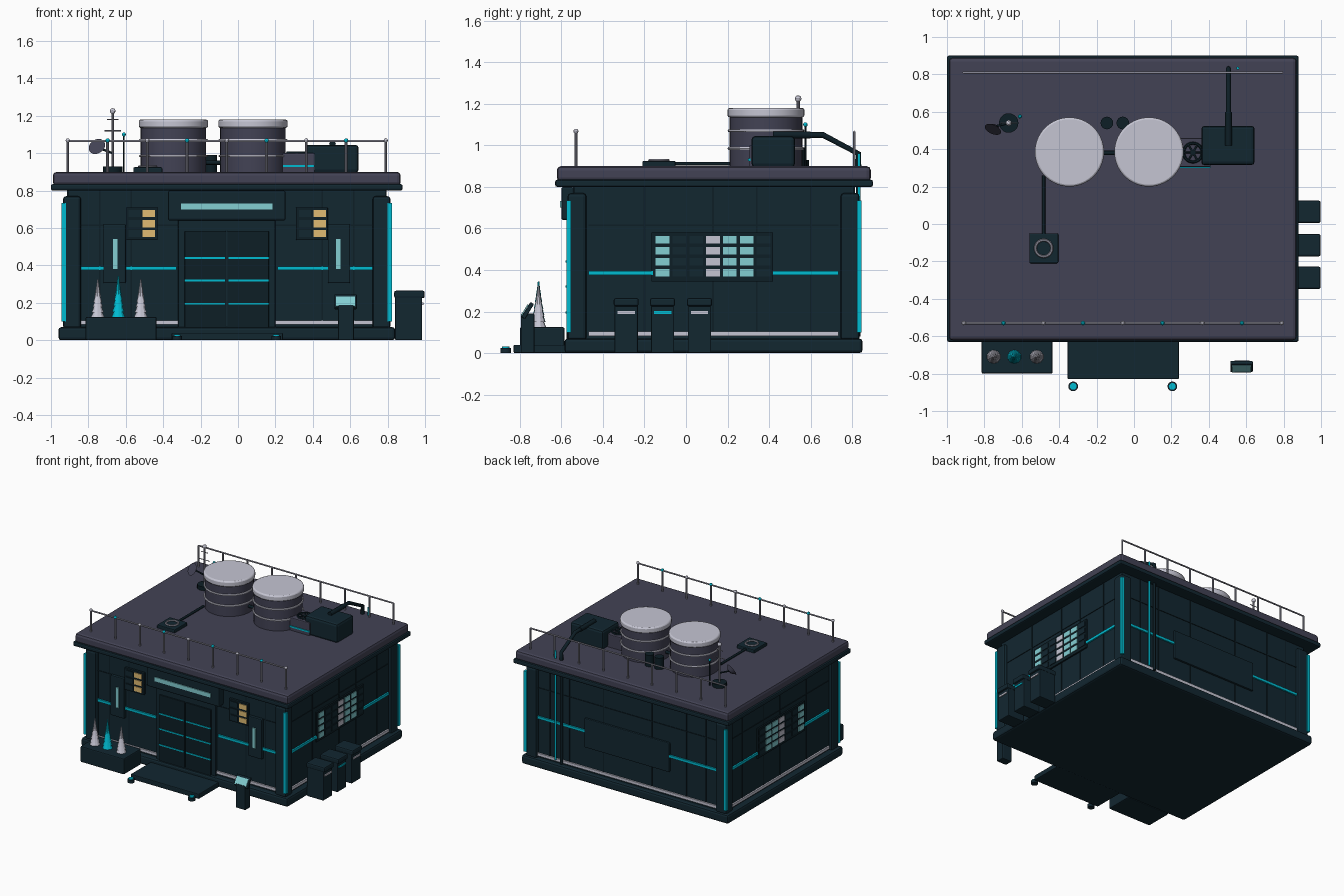
import bpy
from math import pi, cos, sin
from mathutils import Vector

cube = bpy.data.objects.get("Cube")
if cube:
    bpy.data.objects.remove(cube, do_unlink=True)

CX, CY = -0.06, 0.135            # building centre
FRONT, BACK = -0.54, 0.81        # wall planes
LEFT, RIGHT = 0.79, -0.91


def material(name, *rgb):
    m = bpy.data.materials.new(name)
    m.use_nodes = True
    m.diffuse_color = (*rgb, 1)
    m.node_tree.nodes["Principled BSDF"].inputs["Base Color"].default_value = (*rgb, 1)
    return m


wall = material("dark teal", 0.006, 0.02, 0.03)
trim = material("deep teal", 0.004, 0.013, 0.019)
roof = material("slate grey", 0.055, 0.055, 0.09)
cyan = material("bright cyan", 0, 0.5, 0.64)
pale = material("pale silver", 0.56, 0.56, 0.65)
rail = material("rail grey", 0.27, 0.27, 0.33)
glow = material("pale aqua", 0.23, 0.62, 0.65)
amber = material("warm amber", 0.75, 0.5, 0.17)


def finish(ob, name, mat, smooth=True):
    ob.name = name
    ob.data.materials.append(mat)
    if smooth:
        bpy.ops.object.shade_smooth_by_angle()
    return ob


def box(name, x, y, z, mat, bevel=0, mirror=False):
    """Box from three ranges, optionally repeated across the building centre."""
    spans = [x, (2 * CX - x[1], 2 * CX - x[0])] if mirror else [x]
    for span in spans:
        bpy.ops.mesh.primitive_cube_add(size=1)
        ob = bpy.context.object
        ranges = (span, y, z)
        ob.location = [(a + b) / 2 for a, b in ranges]
        size = Vector([b - a for a, b in ranges])
        for v in ob.data.vertices:
            v.co *= size
        finish(ob, name, mat, smooth=False)
        if bevel:
            mod = ob.modifiers.new("edge bevel", "BEVEL")
            mod.width, mod.segments = bevel, 2
    return ob


def around(c, half):
    return (c - half, c + half)


def cylinder(name, x, y, z, radius, mat, sides=24, top=None):
    """Upright cylinder or cone over the height range z."""
    bpy.ops.mesh.primitive_cone_add(
        vertices=sides, radius1=radius, radius2=radius if top is None else top,
        depth=z[1] - z[0], location=(x, y, sum(z) / 2))
    return finish(bpy.context.object, name, mat)


def ball(name, loc, radius, mat):
    bpy.ops.mesh.primitive_uv_sphere_add(segments=10, ring_count=6, radius=radius, location=loc)
    return finish(bpy.context.object, name, mat)


def ring(name, loc, radius, thickness, mat):
    bpy.ops.mesh.primitive_torus_add(location=loc, major_radius=radius, minor_radius=thickness,
                                     major_segments=32, minor_segments=6)
    return finish(bpy.context.object, name, mat)


def pipe(name, points, radius, mat):
    curve = bpy.data.curves.new(name, "CURVE")
    curve.dimensions = "3D"
    curve.bevel_depth, curve.bevel_resolution, curve.use_fill_caps = radius, 2, True
    line = curve.splines.new("POLY")
    line.points.add(len(points) - 1)
    for p, co in zip(line.points, points):
        p.co = (*co, 1)
    ob = bpy.data.objects.new(name, curve)
    bpy.context.collection.objects.link(ob)
    curve.materials.append(mat)


# Shell: base, walls, eave and roof
box("base", (-0.96, 0.84), (-0.585, 0.85), (0, 0.07), wall, 0.015)
box("walls", (RIGHT, LEFT), (FRONT, BACK), (0.05, 0.82), wall)
box("eave", (-1, 0.88), (-0.63, 0.9), (0.8, 0.835), wall, 0.01)
box("roof", (-0.99, 0.87), (-0.622, 0.89), (0.825, 0.9), roof, 0.02)

# Corner columns with light strips
for y, edge in ((-0.525, -0.565), (0.79, 0.835)):
    box("corner_column", (0.72, 0.815), around(y, 0.045), (0.06, 0.77), wall, 0.015, True)
    box("corner_light", (0.8, 0.823), around(edge, 0.011), (0.1, 0.735), cyan, 0, True)

# Skirting and light bands on all walls
band, skirt, seam = (0.375, 0.395), (0.083, 0.105), (0.612, 0.618)
for y in (FRONT, BACK):
    face = around(y, 0.012)
    box("skirting_strip", (-0.84, 0.72), face, skirt, pale)
    box("light_band", (0.21 if y < 0 else 0.29, 0.72), face, band, cyan, 0, True)
    box("wall_seam", (-0.84, 0.72), around(y, 0.004), seam, trim)
    for x in (0.15, 0.45, 0.62):
        box("panel_joint", around(x, 0.004), around(y, 0.004), (0.1, 0.8), trim, 0, True)
side = around(LEFT, 0.012)
box("skirting_strip", side, (-0.47, 0.735), skirt, pale, 0, True)
for y in ((-0.47, -0.16), (0.42, 0.735)):
    box("light_band", side, y, band, cyan, 0, True)
box("wall_seam", around(LEFT, 0.004), (-0.47, 0.735), seam, trim, 0, True)
for y in (-0.2, 0.13, 0.34, 0.6):
    box("panel_joint", around(LEFT, 0.004), around(y, 0.004), (0.1, 0.8), trim, 0, True)

# Back service panel
box("service_panel", (-0.43, 0.31), around(BACK, 0.015), (0.26, 0.49), wall, 0.006)

# Side window grids
box("window_panel", side, (-0.165, 0.42), (0.345, 0.58), trim, 0, True)
for col, mat in enumerate((glow, wall, wall, pale, glow, glow, wall)):
    for row in range(4):
        box("side_window", around(LEFT, 0.017), around(-0.113 + col * 0.081, 0.033),
            around(0.386 + row * 0.053, 0.018), mat, 0, True)

# Entrance: frame, doors, sign header and step
box("door_frame", (-0.32, 0.2), (-0.565, FRONT), (0.05, 0.65), wall, 0.008)
box("door_leaf", (-0.056, 0.165), (-0.575, FRONT), (0.06, 0.585), trim, 0.004, True)
for z in (0.195, 0.32, 0.44):
    box("door_light", (-0.05, 0.165), (-0.58, FRONT), around(z, 0.005), cyan, 0, True)
box("entrance_header", (-0.375, 0.255), (-0.6, FRONT), (0.64, 0.8), wall, 0.01)
box("header_light", (-0.305, 0.185), (-0.607, FRONT), (0.7, 0.732), glow)
box("entry_step", (-0.355, 0.24), (-0.83, -0.57), (0, 0.04), wall, 0.006)
for x in (-0.325, 0.205):
    cylinder("path_lamp", x, -0.868, (0, 0.024), 0.026, wall, 16)
    cylinder("path_lamp_light", x, -0.868, (0.02, 0.032), 0.018, cyan, 16)

# Front window panels and wall lamps
box("front_window_panel", (0.31, 0.48), around(FRONT, 0.018), (0.535, 0.71), trim, 0.004, True)
for z in (0.57, 0.623, 0.677):
    for x, mat in (((-0.51, -0.445), amber), ((-0.585, -0.52), wall),
                   ((0.405, 0.47), amber), ((0.325, 0.39), wall)):
        box("front_window", x, around(FRONT, 0.024), around(z, 0.019), mat)
box("lamp_plate", (0.48, 0.6), around(FRONT, 0.022), (0.305, 0.62), wall, 0.006, True)
box("wall_lamp", (0.523, 0.549), around(FRONT, 0.03), (0.38, 0.54), glow, 0, True)

# Planter with tiered trees
box("planter", (-0.815, -0.435), (-0.8, -0.585), (0, 0.125), wall, 0.008)
for x, height, mat in ((-0.75, 0.2, pale), (-0.64, 0.22, cyan), (-0.52, 0.2, pale)):
    tiers = 7
    for i in range(tiers):
        low = 0.12 + height * i / tiers
        cylinder("tree_tier", x, -0.71, (low, low + 1.15 * height / tiers),
                 0.037 * (1 - i / tiers) + 0.002, mat, 10, 0.028 * (1 - i / tiers) - 0.004 + 0.004 * i / tiers)

# Information kiosk
box("kiosk_post", (0.535, 0.62), (-0.795, -0.73), (0, 0.19), wall, 0.006)
housing = box("kiosk_head", (0.515, 0.635), around(-0.762, 0.01), around(0.205, 0.042), wall, 0.004)
screen = box("kiosk_screen", (0.525, 0.625), around(-0.776, 0.003), around(0.208, 0.03), glow)
for ob in (housing, screen):
    ob.rotation_euler.x = -0.55

# Side storage bins
for y, mat in ((-0.288, pale), (-0.113, cyan), (0.065, pale)):
    box("bin_body", (0.84, 0.985), around(y, 0.056), (0, 0.235), wall, 0.006)
    box("bin_lid", (0.835, 0.998), around(y, 0.06), (0.225, 0.265), wall, 0.01)
    box("bin_strip", (0.98, 0.992), around(y, 0.042), around(0.195, 0.007), mat)

# Storage tanks
for x in (-0.345, 0.08):
    y = 0.385
    cylinder("tank_body", x, y, (0.89, 1.14), 0.175, roof, 40)
    cap = cylinder("tank_cap", x, y, (1.135, 1.18), 0.185, pale, 40)
    mod = cap.modifiers.new("rounded rim", "BEVEL")
    mod.width, mod.segments = 0.01, 2
    for z in (0.985, 1.07):
        ring("tank_band", (x, y, z), 0.178, 0.007, pale)
pipe("tank_link", [(-0.18, 0.38, 0.95), (-0.08, 0.38, 0.95)], 0.012, trim)
for x in (-0.145, -0.06):
    cylinder("valve_drum", x, 0.54, (0.89, 0.99), 0.034, trim, 16)

# Roof hatch and its pipe
box("roof_hatch", (-0.56, -0.405), (-0.21, -0.05), (0.89, 0.925), wall, 0.006)
ring("hatch_ring", (-0.483, -0.13, 0.928), 0.044, 0.008, rail)
pipe("hatch_pipe", [(-0.483, -0.06, 0.912), (-0.483, 0.26, 0.912)], 0.009, trim)

# Cooling unit with fan
box("cooling_unit", (0.235, 0.41), (0.305, 0.46), (0.89, 1), roof, 0.006)
box("cooling_light", (0.24, 0.41), (0.299, 0.31), around(0.932, 0.006), cyan)
ring("fan_ring", (0.315, 0.382, 1.002), 0.05, 0.008, trim)
cylinder("fan_hub", 0.315, 0.382, (0.99, 1.008), 0.015, trim, 12)
for i in range(6):
    a = i * pi / 3
    pipe("fan_blade", [(0.315, 0.382, 1.003),
                       (0.315 + 0.05 * cos(a), 0.382 + 0.05 * sin(a), 1.003)], 0.005, trim)

# Generator and conduit down the back wall
box("generator", (0.36, 0.645), (0.315, 0.525), (0.895, 1.045), wall, 0.018)
bend = (0.505, 0.83, 0.96)
pipe("conduit", [(0.505, 0.42, 1.05), (0.505, 0.66, 1.05), bend, (0.505, 0.83, 0.9)], 0.014, trim)
pipe("conduit_sleeve", [(0.505, 0.42, 1.05), (0.505, 0.6, 1.05)], 0.018, trim)
pipe("conduit_drop", [bend, (0.505, 0.83, 0.08)], 0.011, trim)
pipe("conduit_light", [(0.555, 0.833, 0.96), (0.555, 0.833, 0.1)], 0.008, cyan)

# Antenna mast, dish and beacon
cylinder("antenna_base", -0.67, 0.54, (0.89, 0.93), 0.052, trim, 20)
cylinder("antenna_mast", -0.67, 0.54, (0.92, 1.22), 0.008, rail, 10)
ball("antenna_tip", (-0.67, 0.54, 1.225), 0.016, pale)
for z, half in ((1.12, 0.045), (1.18, 0.03)):
    pipe("antenna_bar", [(-0.67 - half, 0.54, z), (-0.67 + half, 0.54, z)], 0.003, rail)
dish = cylinder("dish", -0.75, 0.515, around(1.03, 0.012), 0.018, roof, 20, 0.047)
dish.rotation_euler = (0.9, -0.6, 0)
pipe("dish_arm", [(-0.75, 0.52, 1.03), (-0.67, 0.54, 1)], 0.006, trim)
pipe("beacon_post", [(-0.61, 0.575, 0.89), (-0.61, 0.575, 1.1)], 0.004, trim)
ball("beacon", (-0.61, 0.575, 1.1), 0.011, cyan)

# Roof railings, the front one topped with lights
for y in (-0.53, 0.81):
    pipe("hand_rail", [(-0.91, y, 1.065), (0.79, y, 1.065)], 0.006, rail)
    for i in range(9):
        x = RIGHT + i * (LEFT - RIGHT) / 8
        cylinder("rail_post", x, y, (0.89, 1.065), 0.007, rail, 8)
        if y < 0:
            ball("rail_light", (x, y, 1.068), 0.012, cyan if i % 2 else pale)
